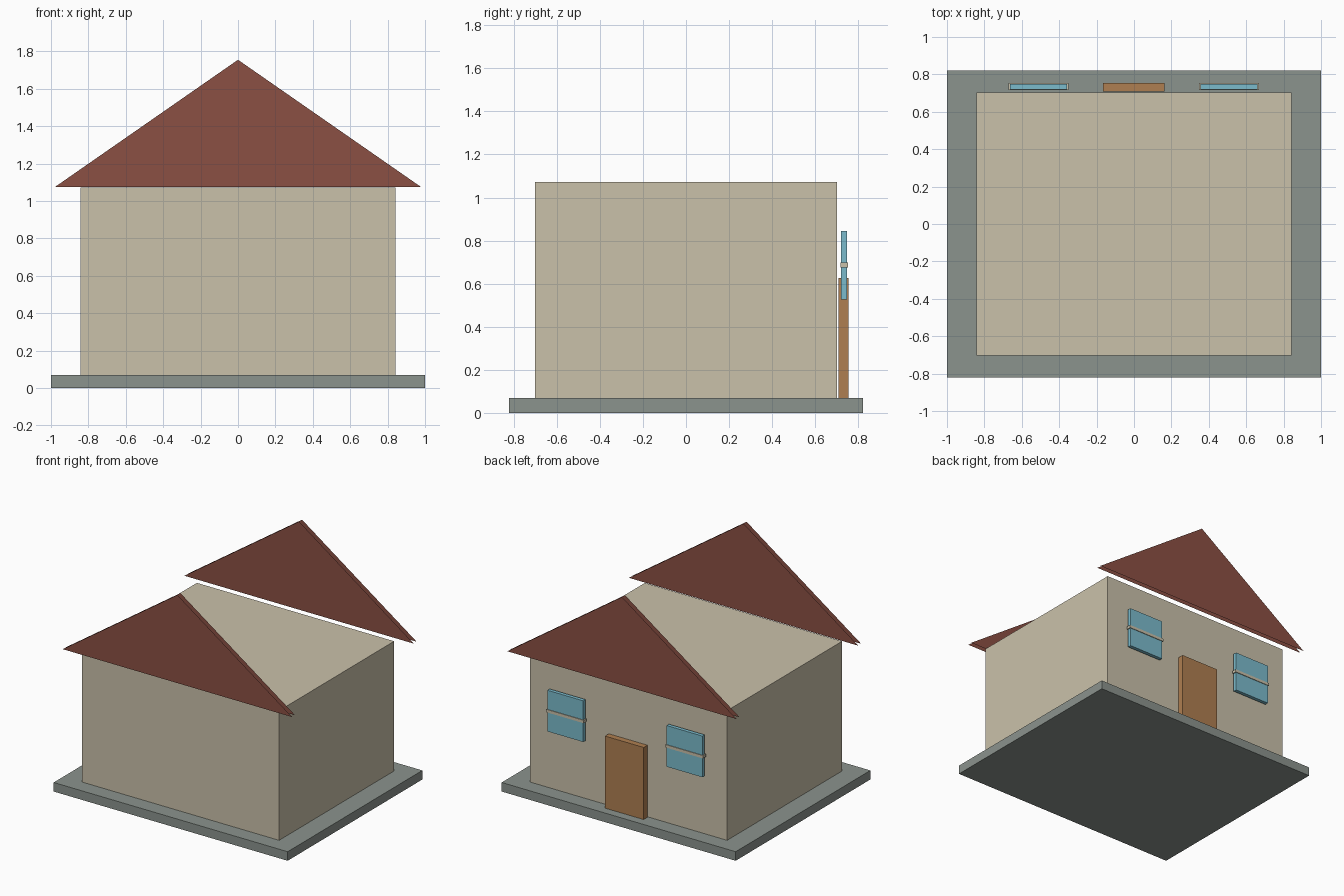
import bpy

cube = bpy.data.objects.get("Cube")
if cube:
    bpy.data.objects.remove(cube, do_unlink=True)


def make_material(name, srgb):
    """Flat material from 0-255 display values."""
    linear = []
    for v in srgb:
        c = v / 255
        linear.append(c / 12.92 if c <= 0.04045 else ((c + 0.055) / 1.055) ** 2.4)
    mat = bpy.data.materials.new(name)
    mat.use_nodes = True
    mat.diffuse_color = (*linear, 1)
    mat.node_tree.nodes["Principled BSDF"].inputs["Base Color"].default_value = (*linear, 1)
    return mat


stone = make_material("stone grey", (139, 147, 141))
plaster = make_material("plaster beige", (202, 193, 170))
tile = make_material("roof red", (139, 80, 68))
wood = make_material("door brown", (175, 127, 81))
glass = make_material("window blue", (123, 187, 204))


def box(name, x, y, z, mat):
    """Box spanning the given (low, high) ranges."""
    spans = (x, y, z)
    bpy.ops.mesh.primitive_cube_add(size=1)
    obj = bpy.context.object
    obj.name = name
    obj.location = [(lo + hi) / 2 for lo, hi in spans]
    obj.scale = [hi - lo for lo, hi in spans]
    bpy.ops.object.transform_apply(location=True, rotation=False, scale=True)
    obj.data.materials.append(mat)
    return obj


def gable(name, layers):
    """Thin upright triangles, one per y position, open between them."""
    verts, faces = [], []
    for y in layers:
        start = len(verts)
        verts += [(-0.98, y, 1.074), (0.98, y, 1.074), (0, y, 1.755)]
        face = (start, start + 1, start + 2)
        # The outer layer of each pair faces away from its partner
        faces.append(face if y == min(layers) else face[::-1])
    mesh = bpy.data.meshes.new(name)
    mesh.from_pydata(verts, [], faces)
    mesh.materials.append(tile)
    obj = bpy.data.objects.new(name, mesh)
    bpy.context.collection.objects.link(obj)


# Slab and house body
box("foundation", (-1, 1), (-0.822, 0.822), (0, 0.07), stone)
box("walls", (-0.843, 0.843), (-0.702, 0.702), (0.07, 1.072), plaster)

# Open gable panels at both ends
gable("front_gable", (-0.74, -0.703))
gable("back_gable", (0.745, 0.782))

# Door and windows
box("door", (-0.167, 0.163), (0.709, 0.755), (0.07, 0.627), wood)
for side, cx in (("right", -0.511), ("left", 0.508)):
    box(side + "_window", (cx - 0.153, cx + 0.153), (0.72, 0.748), (0.527, 0.845), glass)
    box(side + "_window_bar", (cx - 0.161, cx + 0.161), (0.717, 0.753), (0.676, 0.698), plaster)
